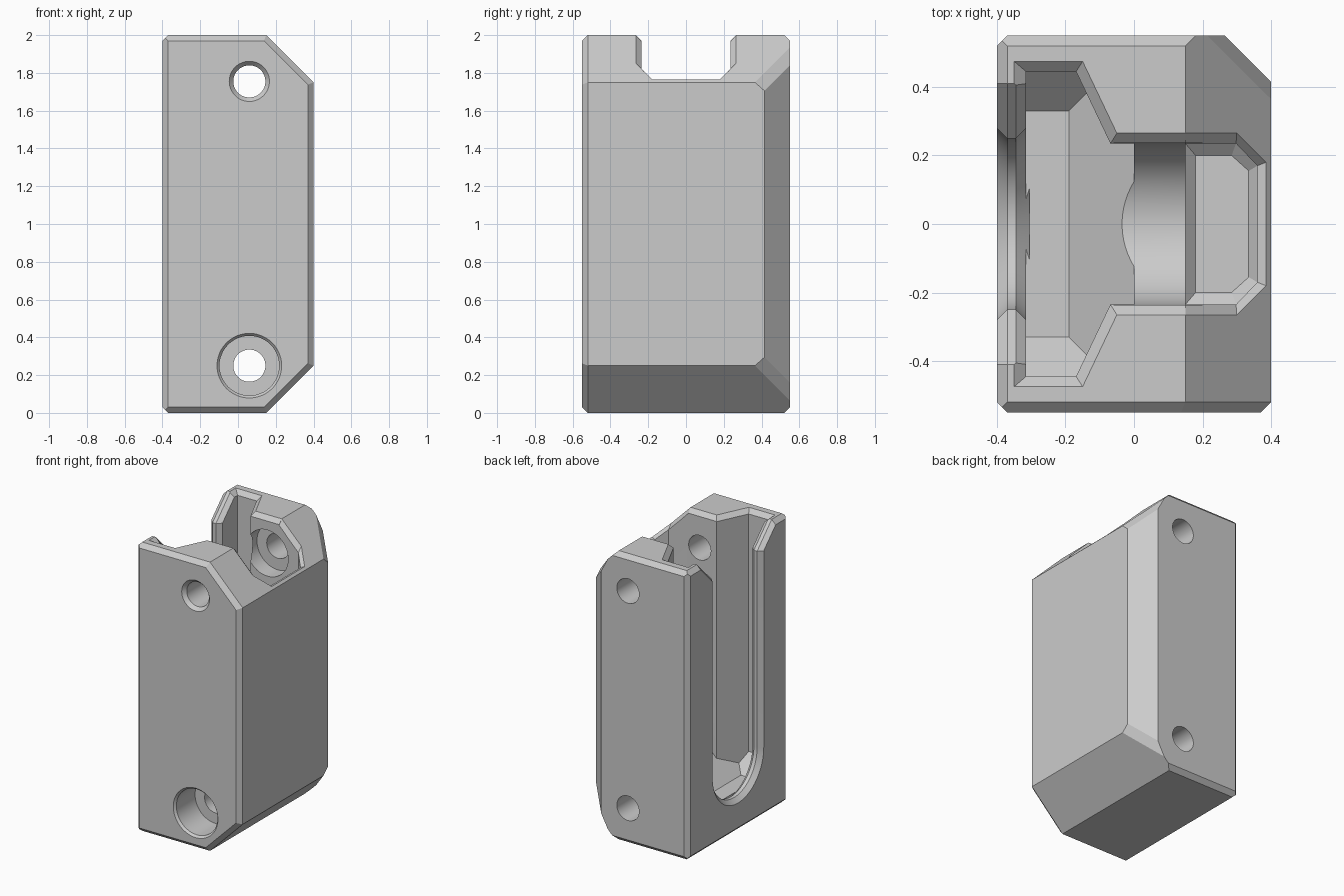
import bpy, bmesh, math
from mathutils import Vector

if "Cube" in bpy.data.objects:
    bpy.data.objects.remove(bpy.data.objects["Cube"])

grey = bpy.data.materials.new("grey plastic")
grey.diffuse_color = (0.6, 0.6, 0.6, 1)
grey.use_nodes = True
grey.node_tree.nodes["Principled BSDF"].inputs["Base Color"].default_value = grey.diffuse_color

FLOOR = 0.21      # deepest level of the cavity
C = 0.03          # small chamfer size


def make_object(name, bm):
    bmesh.ops.recalc_face_normals(bm, faces=bm.faces[:])
    mesh = bpy.data.meshes.new(name)
    bm.to_mesh(mesh)
    bm.free()
    mesh.materials.append(grey)
    obj = bpy.data.objects.new(name, mesh)
    bpy.context.collection.objects.link(obj)
    return obj


def loft(name, loops, planes=()):
    """Solid through matching closed loops, trimmed by half-spaces."""
    bm = bmesh.new()
    rings = [[bm.verts.new(p) for p in loop] for loop in loops]
    n = len(rings[0])
    for a, b in zip(rings, rings[1:]):
        for i in range(n):
            j = (i + 1) % n
            bm.faces.new((a[i], a[j], b[j], b[i]))
    bm.faces.new(rings[0])
    bm.faces.new(rings[-1])
    for normal, d in planes:
        normal = Vector(normal)
        bmesh.ops.bisect_plane(
            bm, geom=bm.verts[:] + bm.edges[:] + bm.faces[:], dist=1e-6,
            plane_co=normal * (d / normal.length_squared),
            plane_no=normal.normalized(), clear_outer=True)
        rim = [e for e in bm.edges if e.is_boundary]
        if rim:
            bmesh.ops.holes_fill(bm, edges=rim, sides=0)
    return make_object(name, bm)


def mirrored(half):
    """Close a half outline (y > 0) by mirroring it across y = 0."""
    return half + [(x, -y) for x, y in reversed(half)]


def at_z(half, z):
    return [(x, y, z) for x, y in mirrored(half)]


def bore(name, stations):
    """Round cutter along y at the given x, z; stations are (y, radius)."""
    def build(cx, cz):
        return loft(name, [[(cx + r * math.cos(t * math.tau / 48), y,
                             cz + r * math.sin(t * math.tau / 48))
                            for t in range(48)] for y, r in stations])
    return build


def u_loop(x, r, cz, flare):
    """U outline in the yz plane, optionally widening at the top."""
    pts = [(x, r * math.cos(a), cz + r * math.sin(a))
           for a in [math.pi + math.pi * i / 32 for i in range(33)]]
    if flare:
        z0 = 1.84
        return ([(x, -r - 2.1 + z0, 2.1), (x, -r, z0)] + pts
                + [(x, r, z0), (x, r + 2.1 - z0, 2.1)])
    return [(x, -r, 2.1)] + pts + [(x, r, 2.1)]


# Housing: block trimmed by slopes and chamfers
k = math.sqrt(0.5)
left, right = (Vector((-1, 0, 0)), 0.4), (Vector((1, 0, 0)), 0.4)
front, back = (Vector((0, -1, 0)), 0.55), (Vector((0, 1, 0)), 0.55)
top, bottom = (Vector((0, 0, 1)), 2.0), (Vector((0, 0, -1)), 0.0)
slope_up = (Vector((k, 0, k)), 2.15 * k)
slope_low = (Vector((k, 0, -k)), 0.15 * k)


def chamfer(a, b, size=C):
    return (a[0] + b[0], a[1] + b[1] - size)


cuts = [slope_up, slope_low, chamfer(right, back, 0.135)]
corner = Vector((1.145, 0.54, 0.6075))
for sign, z in ((1, 1.71), (-1, 0.29)):
    nrm = Vector((corner.x, corner.y, sign * corner.z))
    cuts.append((nrm, nrm.dot(Vector((0.4, 0.41, z)))))
cuts += [chamfer(front, s) for s in (left, right, top, bottom, slope_up, slope_low)]
cuts += [chamfer(back, s) for s in (left, top, bottom)]
cuts += [chamfer(left, top), chamfer(left, bottom)]
block = [(-0.4, 0.55), (0.4, 0.55)]
housing = loft("housing", [at_z(block, 0), at_z(block, 2)], cuts)

cutters = []

# Wide cavity with tapered floor
wide_in = [(-0.315, 0.445), (-0.169, 0.445), (-0.069, 0.235)]
wide_out = [(-0.35, 0.475), (-0.15, 0.475), (-0.05, 0.265)]
ramp = ((1, 0, -1), -0.19 - FLOOR)
tapers = [((0, s, -1), 0.33 - FLOOR) for s in (1, -1)]
cutters.append(loft("wide_cavity", [at_z(wide_in, FLOOR), at_z(wide_in, 2.1)],
                    [ramp] + tapers))
neck = [(-0.1, 0.235), (0.0, 0.235)]
cutters.append(loft("neck_cavity", [at_z(neck, FLOOR), at_z(neck, 2.1)], [ramp]))

# Round-bottomed channel above the lower bolt
cutters.append(loft("round_channel", [u_loop(x, 0.236, FLOOR + 0.391, False)
                                      for x in (-0.06, 0.2)]))

# Deep pocket beside the bolt
pocket_in = [(0.15, 0.235), (0.298, 0.235), (0.36, 0.17)]
pocket_floor = [(0.18, 0.2), (0.285, 0.2), (0.335, 0.155)]
cutters.append(loft("pocket", [at_z(pocket_floor, FLOOR + 0.02),
                               at_z(pocket_in, FLOOR + 0.05), at_z(pocket_in, 2.1)]))

# Side slot with chamfered lips
cutters.append(loft("side_slot", [u_loop(x, r, 0.48, True) for x, r in (
    (-0.41, 0.29), (-0.37, 0.25), (-0.345, 0.25), (-0.305, 0.29))]))

# Chamfers round the top opening
cutters.append(loft("wide_rim", [at_z(wide_in, 1.97), at_z(wide_out, 2.0),
                                 at_z(wide_out, 2.1)]))
rim_in, rim_out = [(-0.08, 0.235), (0.152, 0.235)], [(-0.08, 0.265), (0.152, 0.265)]
cutters.append(loft("flat_rim", [at_z(rim_in, 1.97), at_z(rim_out, 2.0),
                                 at_z(rim_out, 2.1)]))
pocket_out = [(0.15, 0.265), (0.3, 0.265), (0.385, 0.18)]
cutters.append(loft("slope_rim", [
    [(x, y, 2.15 - x + dz) for x, y in mirrored(half)]
    for half, dz in ((pocket_in, -0.035), (pocket_out, 0), (pocket_out, 0.1))]))

# Bolt holes and counterbores
upper = bore("upper_bolt_hole", [(-0.56, 0.115), (-0.525, 0.085), (0.6, 0.085)])
nut = bore("upper_counterbore", [(0.1, 0.16), (0.35, 0.16)])
lower = bore("lower_bolt_hole", [(-0.56, 0.18), (-0.535, 0.158), (-0.33, 0.158),
                                 (-0.33, 0.085), (0.6, 0.085)])
cutters += [nut(0.06, 1.75), upper(0.06, 1.755), lower(0.06, 0.25)]

# Carve the housing
bpy.context.view_layer.objects.active = housing
for cutter in cutters:
    mod = housing.modifiers.new(cutter.name, 'BOOLEAN')
    mod.operation = 'DIFFERENCE'
    mod.solver = 'EXACT'
    mod.object = cutter
    bpy.ops.object.modifier_apply(modifier=mod.name)
for cutter in cutters:
    bpy.data.objects.remove(cutter, do_unlink=True)

bpy.ops.object.select_all(action='DESELECT')
housing.select_set(True)
bpy.ops.object.shade_smooth_by_angle(angle=math.radians(25))
